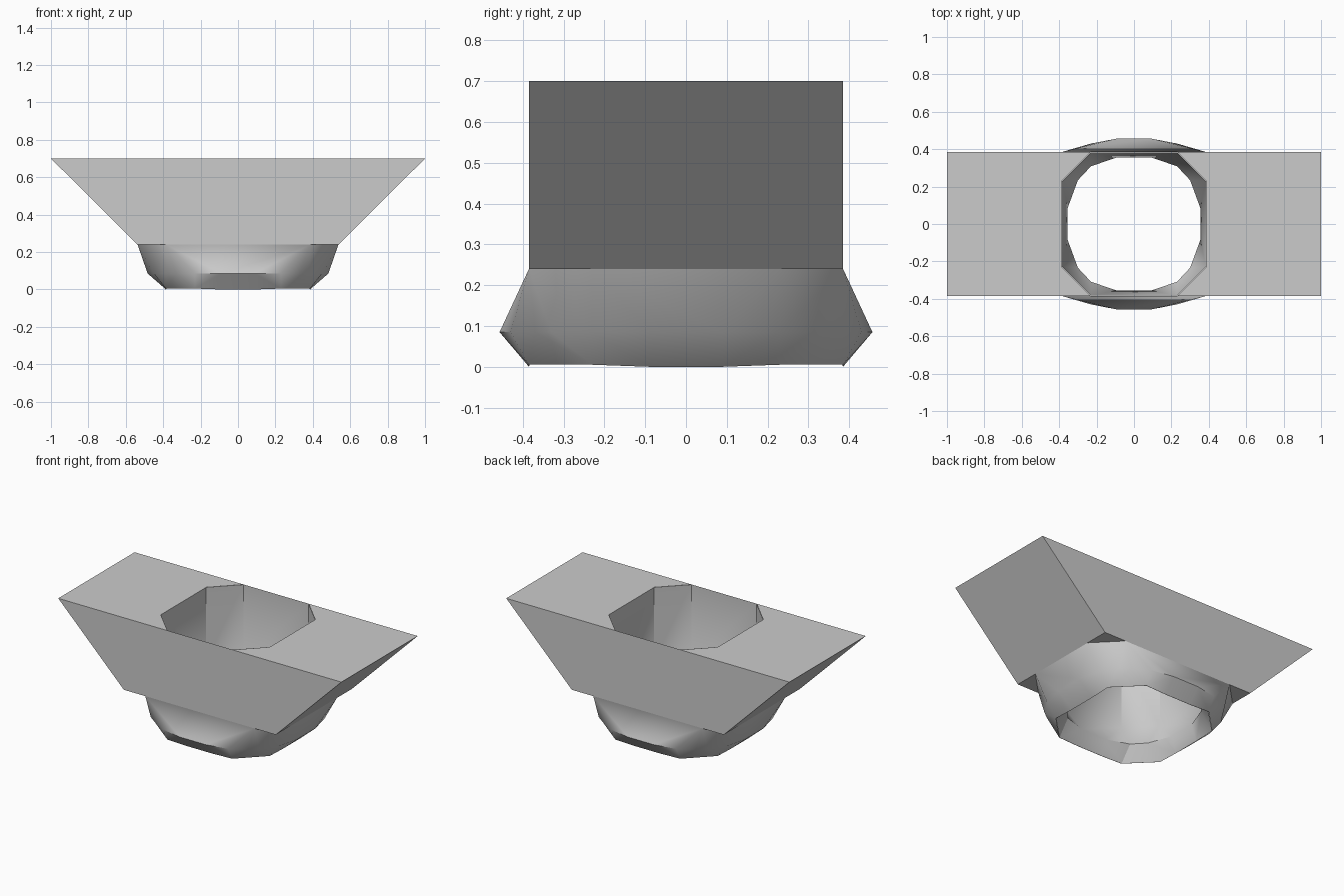
import bpy, bmesh, math
from mathutils import Vector

cube = bpy.data.objects.get("Cube")
if cube:
    bpy.data.objects.remove(cube)

grey = bpy.data.materials.new("plain_grey")
grey.use_nodes = True
grey.diffuse_color = (0.6, 0.6, 0.6, 1)
grey.node_tree.nodes["Principled BSDF"].inputs["Base Color"].default_value = (0.6, 0.6, 0.6, 1)

TOP, SEAM, BULGE, WAIST = 0.7, 0.24, 0.085, 0.1


def ring(z, *pts):
    return [Vector((x, y, z)) for x, y in pts]


def build(name, faces, inward=False):
    """Make one quarter, mirror it over x and y, and orient the faces."""
    bm = bmesh.new()
    for sx in (1, -1):
        for sy in (1, -1):
            for f in faces:
                bm.faces.new([bm.verts.new((p.x * sx, p.y * sy, p.z)) for p in f])
    bmesh.ops.remove_doubles(bm, verts=bm.verts, dist=0.0005)
    bm.normal_update()
    for f in bm.faces:
        c = f.calc_center_median()
        out = Vector((-c.x, -c.y, 0)) if inward else c - Vector((0, 0, 0.3))
        if f.normal.dot(out) < 0:
            f.normal_flip()
    # merge the flat faces across the mirror seams
    bmesh.ops.dissolve_limit(bm, angle_limit=math.radians(0.5),
                             verts=bm.verts, edges=bm.edges)
    me = bpy.data.meshes.new(name)
    bm.to_mesh(me)
    bm.free()
    me.materials.append(grey)
    ob = bpy.data.objects.new(name, me)
    bpy.context.collection.objects.link(ob)
    bpy.ops.object.select_all(action="DESELECT")
    ob.select_set(True)
    bpy.context.view_layer.objects.active = ob
    bpy.ops.object.shade_smooth_by_angle(angle=math.radians(30))
    return ob


# Quarter outlines, each running from the back middle to the side middle
octagon = [(0, .385), (.23, .385), (.385, .23), (.385, 0)]
a, b, c, d = ring(TOP, *octagon)
la, lb, lc, ld = ring(SEAM, *octagon)
t0, t1, t2 = ring(TOP, (0, .385), (1, .385), (1, 0))
f, e, k, g, h = ring(SEAM, (0, .385), (.385, .385), (.537, .385), (.537, .23), (.537, 0))
m = ring(BULGE, (0, .457), (.09, .457), (.23, .43), (.33, .37),
         (.385, .33), (.45, .23), (.483, .09), (.483, 0))
r = ring(0, (0, .385), (.09, .385), (.23, .385), (.385, .23), (.385, .09), (.385, 0))
r[2].z = r[3].z = 0.005
w = ring(WAIST, (0, .358), (.09, .358), (.23, .31), (.3, .235), (.355, .085), (.355, 0))

# Sloped upper block with its octagonal opening and small underside corners
build("hopper_block", [
    [b, t1, t2, d, c],
    [t0, t1, k, e, f],
    [t2, t1, k, g, h],
    [k, g, e],
])

# Bulging collar below the block, tapering to the bottom rim
build("lower_collar", [
    [f, e, m[1], m[0]], [e, m[2], m[1]], [e, m[3], m[2]], [e, m[4], m[3]],
    [e, m[5], m[4]], [e, g, m[5]], [g, m[6], m[5]], [g, h, m[7], m[6]],
    [m[0], m[1], r[1], r[0]], [m[1], m[2], r[2], r[1]], [m[2], m[3], r[2]],
    [m[3], m[4], r[3], r[2]], [m[4], m[5], r[3]],
    [m[5], m[6], r[4], r[3]], [m[6], m[7], r[5], r[4]],
])

# Inner shaft: straight octagon, narrowing to a waist, then flaring to the rim
liner = [[a, b, lb, la], [b, c, lc, lb], [c, d, ld, lc],
         [la, lb, w[1], w[0]], [lb, w[2], w[1]], [lb, lc, w[3], w[2]],
         [lc, w[4], w[3]], [lc, ld, w[5], w[4]]]
liner += [[w[i], w[i + 1], r[i + 1], r[i]] for i in range(5)]
shaft = build("inner_shaft", liner, inward=True)
shaft.scale.y = 0.996
